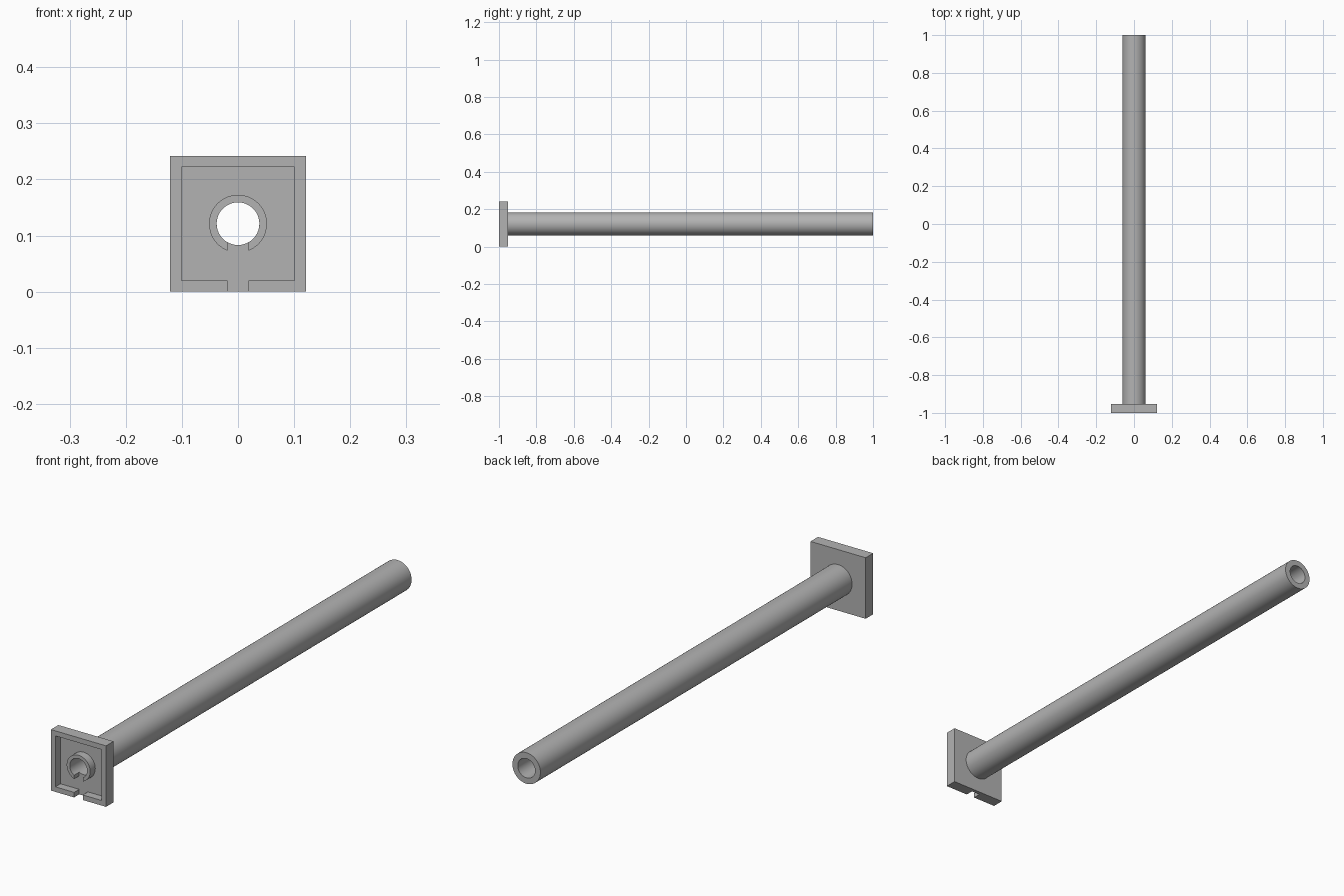
import bpy
from math import sin, cos, pi, asin, radians

cube = bpy.data.objects.get("Cube")
if cube:
    bpy.data.objects.remove(cube, do_unlink=True)

HALF = 0.121       # half width of the flange, also the axis height
INNER = 0.101      # half width of the recess
BORE, COLLAR, TUBE = 0.038, 0.0515, 0.0615
SLOT = 0.019       # half width of the slots
FRONT, FLOOR, BACK, END = -1.0, -0.968, -0.953, 1.0

grey = bpy.data.materials.new("plain grey")
grey.use_nodes = True
grey.diffuse_color = (0.45, 0.45, 0.45, 1)
grey.node_tree.nodes["Principled BSDF"].inputs["Base Color"].default_value = grey.diffuse_color


def arc(radius, start, end, steps=64):
    return [(radius * cos(start + (end - start) * i / steps),
             radius * sin(start + (end - start) * i / steps)) for i in range(steps + 1)]


def circle(radius):
    return arc(radius, 0, 2 * pi)[:-1]


def square(h):
    return [(-h, -h), (h, -h), (h, h), (-h, h)]


def extrude(name, outlines, y0, y1):
    """Fill the x-z outlines (inner ones become holes) and extrude from y0 to y1."""
    curve = bpy.data.curves.new(name, "CURVE")
    curve.dimensions = "2D"
    curve.fill_mode = "BOTH"
    curve.extrude = (y1 - y0) / 2
    for points in outlines:
        spline = curve.splines.new("POLY")
        spline.points.add(len(points) - 1)
        for p, (x, z) in zip(spline.points, points):
            p.co = (x, z, 0, 1)
        spline.use_cyclic_u = True
    curve.materials.append(grey)
    obj = bpy.data.objects.new(name, curve)
    obj.location = (0, (y0 + y1) / 2, HALF)
    obj.rotation_euler.x = pi / 2
    bpy.context.collection.objects.link(obj)
    bpy.ops.object.select_all(action="DESELECT")
    obj.select_set(True)
    bpy.context.view_layer.objects.active = obj
    bpy.ops.object.convert(target="MESH")
    # Weld the caps to the walls so the surfaces are closed
    bpy.ops.object.mode_set(mode="EDIT")
    bpy.ops.mesh.select_all(action="SELECT")
    bpy.ops.mesh.remove_doubles(threshold=0.00001)
    bpy.ops.mesh.normals_make_consistent(inside=False)
    bpy.ops.object.mode_set(mode="OBJECT")
    bpy.ops.object.shade_smooth_by_angle(angle=radians(30))


# Long hollow tube and the square plate it stands on
extrude("tube", [circle(TUBE), circle(BORE)], BACK, END)
extrude("flange_plate", [square(HALF), circle(BORE)], FLOOR, BACK)

# Raised border, open at the bottom middle
half_rim = [(SLOT, -HALF), (HALF, -HALF), (HALF, HALF)]
half_recess = [(INNER, INNER), (INNER, -INNER), (SLOT, -INNER)]
rim = half_rim + [(-x, z) for x, z in reversed(half_rim)]
rim += [(-x, z) for x, z in reversed(half_recess)] + half_recess
extrude("flange_rim", [rim], FRONT, FLOOR)

# Collar around the bore, with a parallel-sided slot at the bottom
outer, inner = asin(SLOT / COLLAR), asin(SLOT / BORE)
collar = arc(COLLAR, -pi / 2 + outer, 3 * pi / 2 - outer)
collar += reversed(arc(BORE, -pi / 2 + inner, 3 * pi / 2 - inner))
extrude("bore_collar", [collar], FRONT, FLOOR)
